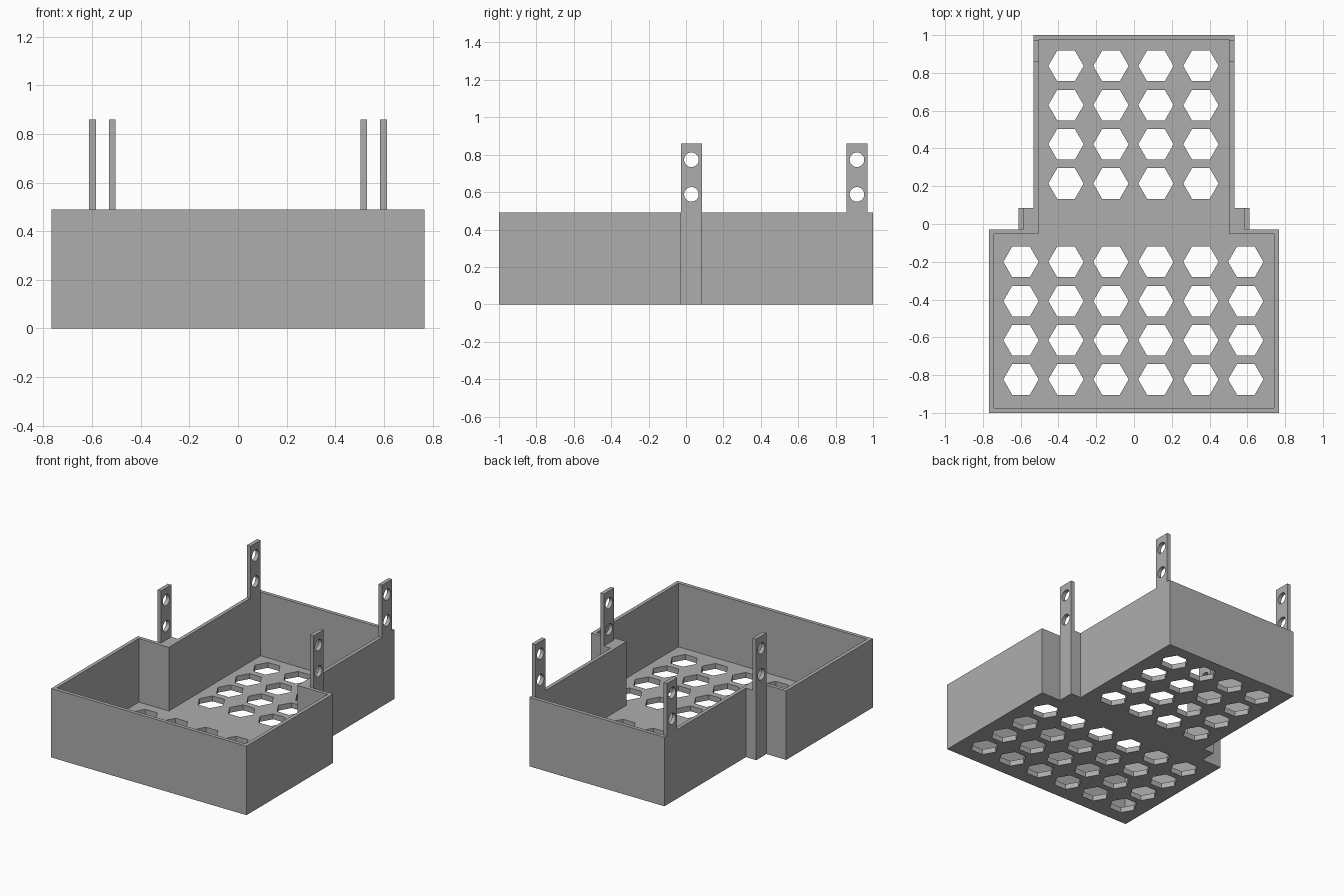
import bpy, bmesh, math

if "Cube" in bpy.data.objects:
    bpy.data.objects.remove(bpy.data.objects["Cube"])

WALL, FLOOR, HEIGHT, TAB_TOP = 0.026, 0.038, 0.49, 0.86

grey = bpy.data.materials.new("plain grey")
grey.diffuse_color = (0.42, 0.42, 0.42, 1)
grey.use_nodes = True
grey.node_tree.nodes["Principled BSDF"].inputs["Base Color"].default_value = grey.diffuse_color


def ngon(cx, cy, r, n):
    return [(cx + r * math.cos(2 * math.pi * i / n),
             cy + r * math.sin(2 * math.pi * i / n)) for i in range(n)]


def rect(x0, y0, x1, y1):
    return [(x0, y0), (x1, y0), (x1, y1), (x0, y1)]


def plate(name, loops, thickness, location, rotation=(0, 0, 0)):
    """Extrude a flat profile; inner loops become holes."""
    cu = bpy.data.curves.new(name, 'CURVE')
    cu.dimensions = '2D'
    cu.fill_mode = 'BOTH'
    cu.extrude = thickness / 2
    for pts in loops:
        sp = cu.splines.new('POLY')
        sp.points.add(len(pts) - 1)
        for p, (x, y) in zip(sp.points, pts):
            p.co = (x, y, 0, 1)
        sp.use_cyclic_u = True
    ob = bpy.data.objects.new(name, cu)
    ob.location, ob.rotation_euler = location, rotation
    bpy.context.collection.objects.link(ob)
    bpy.ops.object.select_all(action='DESELECT')
    ob.select_set(True)
    bpy.context.view_layer.objects.active = ob
    bpy.ops.object.convert(target='MESH')
    ob = bpy.context.object
    ob.name = name
    bm = bmesh.new()
    bm.from_mesh(ob.data)
    bmesh.ops.remove_doubles(bm, verts=bm.verts, dist=1e-5)
    bmesh.ops.recalc_face_normals(bm, faces=bm.faces)
    bm.to_mesh(ob.data)
    bm.free()
    ob.data.materials.clear()
    ob.data.materials.append(grey)
    bpy.ops.object.shade_smooth_by_angle(angle=math.radians(30))
    return ob


def t_outline(inset):
    """Wide front bay joined to a narrower back bay."""
    w, n, s = 0.767 - inset, 0.531 - inset, -0.028 - inset
    f, b = -1 + inset, 1 - inset
    return [(-w, f), (w, f), (w, s), (n, s), (n, b), (-n, b), (-n, s), (-w, s)]


# Floor with rows of hexagonal openings
hexes = []
for row in range(9):
    if row == 4:
        continue                      # solid strip between the bays
    cols = range(6) if row < 4 else range(1, 5)
    for col in cols:
        hexes.append(ngon(-0.598 + 0.238 * col, -0.823 + 0.2075 * row, 0.0935, 6))
plate("floor", [t_outline(0)] + hexes, FLOOR, (0, 0, FLOOR / 2))

# Continuous wall around the rim
plate("wall", [t_outline(0), t_outline(WALL)], HEIGHT - FLOOR,
      (0, 0, (HEIGHT + FLOOR) / 2))

# Drilled mounting tabs and the side blocks carrying the middle pair
for side, label in ((-1, "left"), (1, "right")):
    for part, x, y in (("middle", 0.598, 0.029), ("back", 0.517, 0.914)):
        profile = [rect(y - 0.057, HEIGHT, y + 0.057, TAB_TOP),
                   ngon(y, 0.773, 0.039, 32), ngon(y, 0.588, 0.039, 32)]
        plate(f"{label}_{part}_tab", profile, 0.028, (side * x, 0, 0),
              (math.pi / 2, 0, math.pi / 2))
    plate(f"{label}_tab_block",
          [rect(-0.0405, -0.057, 0.0405, 0.057)], HEIGHT,
          (side * 0.5715, 0.029, HEIGHT / 2))
